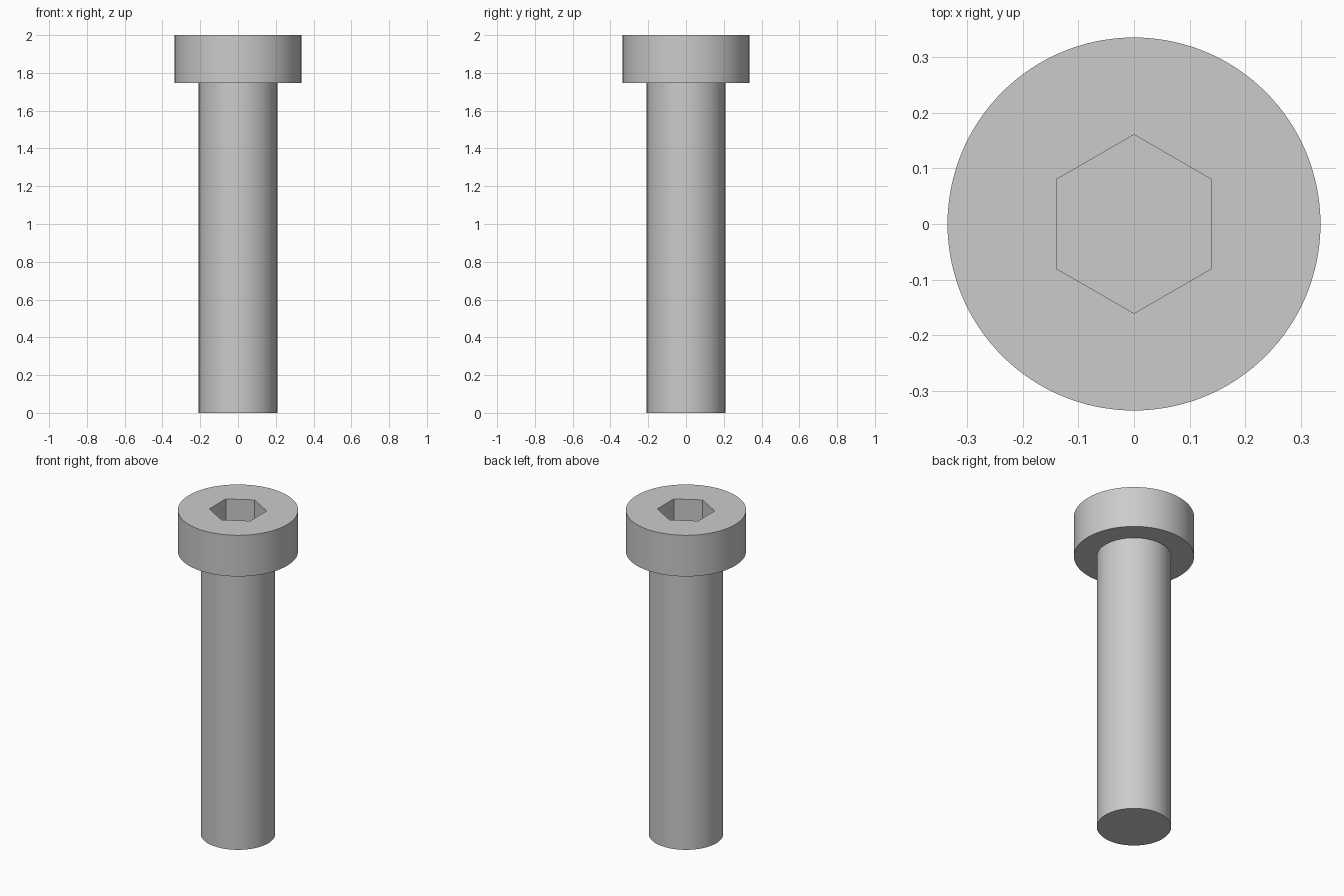
import bpy
import math

default = bpy.data.objects.get("Cube")
if default:
    bpy.data.objects.remove(default, do_unlink=True)

HEAD_RADIUS = 0.336
SHAFT_RADIUS = 0.208
HEAD_BOTTOM = 1.746
TOP = 2.0
SOCKET_RADIUS = 0.161
SOCKET_DEPTH = 0.16

steel = bpy.data.materials.new("light grey steel")
steel.use_nodes = True
grey = (0.6, 0.6, 0.6, 1)
steel.diffuse_color = grey
steel.node_tree.nodes["Principled BSDF"].inputs["Base Color"].default_value = grey


def cylinder(name, radius, bottom, top, sides=128):
    bpy.ops.mesh.primitive_cylinder_add(
        vertices=sides, radius=radius, depth=top - bottom,
        location=(0, 0, (bottom + top) / 2))
    obj = bpy.context.object
    obj.name = name
    obj.data.materials.append(steel)
    return obj


def select_only(obj):
    bpy.ops.object.select_all(action='DESELECT')
    obj.select_set(True)
    bpy.context.view_layer.objects.active = obj


# Shaft, its upper end seated inside the head below the socket floor
shaft = cylinder("shaft", SHAFT_RADIUS, 0, HEAD_BOTTOM + 0.04)

# Head with a hexagonal socket cut into the top
head = cylinder("head", HEAD_RADIUS, HEAD_BOTTOM, TOP)
cutter = cylinder("socket_cutter", SOCKET_RADIUS, TOP - SOCKET_DEPTH, TOP + 0.1, sides=6)
cutter.hide_render = True
cut = head.modifiers.new("socket", 'BOOLEAN')
cut.operation = 'DIFFERENCE'
cut.solver = 'EXACT'
cut.object = cutter
select_only(head)
bpy.ops.object.modifier_apply(modifier=cut.name)
bpy.data.objects.remove(cutter, do_unlink=True)

# Smooth round walls, crisp rims and socket corners
for part in (shaft, head):
    select_only(part)
    bpy.ops.object.shade_smooth_by_angle(angle=math.radians(30))
